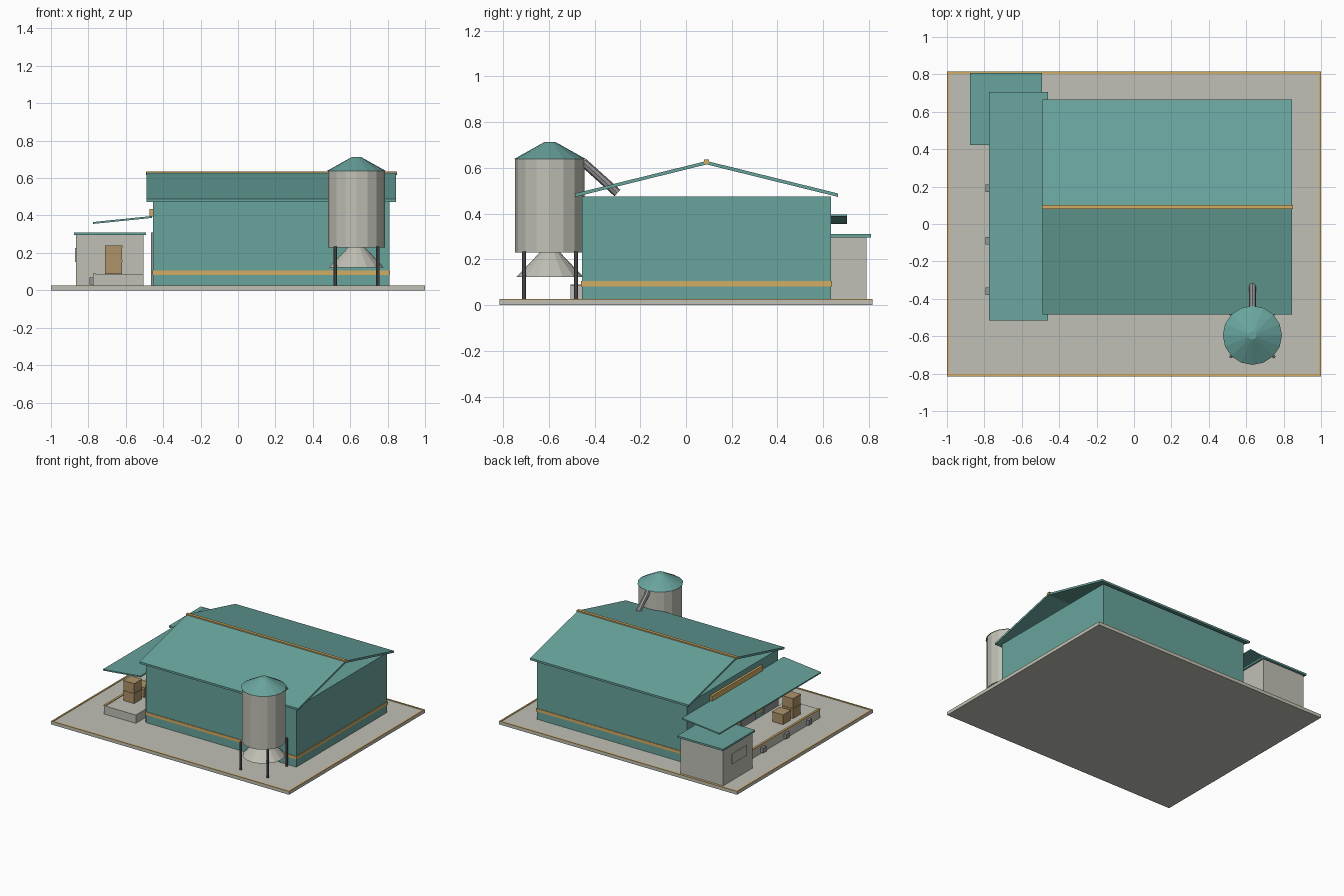
import bpy
import bmesh
from math import radians
from mathutils import Vector

cube = bpy.data.objects.get("Cube")
if cube:
    bpy.data.objects.remove(cube, do_unlink=True)


def material(name, rgb):
    m = bpy.data.materials.new(name)
    m.use_nodes = True
    m.diffuse_color = (*rgb, 1)
    m.node_tree.nodes["Principled BSDF"].inputs["Base Color"].default_value = (*rgb, 1)
    return m


TEAL = material("teal cladding", (0.14, 0.37, 0.335))
STONE = material("pale concrete", (0.53, 0.53, 0.47))
TAN = material("yellow trim", (0.65, 0.42, 0.13))
WOOD = material("crate wood", (0.42, 0.29, 0.14))
STEEL = material("mid grey steel", (0.30, 0.30, 0.31))
DARK = material("dark grey steel", (0.12, 0.12, 0.13))


def finish(name, bm, mat):
    bmesh.ops.recalc_face_normals(bm, faces=bm.faces)
    mesh = bpy.data.meshes.new(name)
    bm.to_mesh(mesh)
    bm.free()
    mesh.materials.append(mat)
    ob = bpy.data.objects.new(name, mesh)
    bpy.context.collection.objects.link(ob)
    return ob


def box(name, x, y, z, mat):
    """Box from its (low, high) range on each axis."""
    bm = bmesh.new()
    bmesh.ops.create_cube(bm, size=1)
    for v in bm.verts:
        v.co = [r[0] if c < 0 else r[1] for c, r in zip(v.co, (x, y, z))]
    return finish(name, bm, mat)


def prism(name, profile, axis, span, mat):
    """Closed profile extruded along axis x or y; profile holds (across, z)."""
    bm = bmesh.new()
    place = (lambda a, z, s: (s, a, z)) if axis == "x" else (lambda a, z, s: (a, s, z))
    face = bm.faces.new([bm.verts.new(place(a, z, span[0])) for a, z in profile])
    out = bmesh.ops.extrude_face_region(bm, geom=[face])["geom"]
    shift = Vector(place(0, 0, span[1] - span[0]))
    for v in out:
        if isinstance(v, bmesh.types.BMVert):
            v.co += shift
    return finish(name, bm, mat)


def cone(name, start, end, r1, r2, sides, mat):
    """Cylinder or cone running from start to end."""
    start, end = Vector(start), Vector(end)
    bm = bmesh.new()
    bmesh.ops.create_cone(bm, cap_ends=True, segments=sides, radius1=r1, radius2=r2,
                          depth=(end - start).length)
    turn = (end - start).to_track_quat("Z", "Y")
    for v in bm.verts:
        v.co = turn @ v.co + (start + end) / 2
    return finish(name, bm, mat)


# Yard slab with a thin painted border
GX, GY, TOP = 1.0, 0.815, 0.022
box("yard_slab", (-GX, GX), (-GY, GY), (0, TOP), STONE)
for s, side in ((-1, "low"), (1, "high")):
    box(f"yard_border_x_{side}", sorted((s * GX, s * (GX - 0.012))), (-GY, GY),
        (TOP, TOP + 0.004), TAN)
    box(f"yard_border_y_{side}", (-GX, GX), sorted((s * GY, s * (GY - 0.012))),
        (TOP, TOP + 0.004), TAN)

# Main hall with a trim band, roof slabs over open gables and a ridge cap
WX, WY = (-0.455, 0.81), (-0.455, 0.635)
box("hall_walls", WX, WY, (TOP, 0.475), TEAL)
box("hall_trim_band", (WX[0] - 0.003, WX[1] + 0.004), (WY[0] - 0.004, WY[1] + 0.004),
    (0.082, 0.105), TAN)
RIDGE = 0.09
for s, side in ((-1, "front"), (1, "back")):
    eave = RIDGE + s * 0.575
    prism(f"roof_{side}", [(eave, 0.473), (eave, 0.488), (RIDGE, 0.63), (RIDGE, 0.615)],
          "x", (-0.488, 0.845), TEAL)
box("ridge_cap", (-0.492, 0.849), (RIDGE - 0.011, RIDGE + 0.011), (0.617, 0.636), TAN)

# Loading dock: platform, edge strip, doors, bumpers, canopy and fascia board
box("dock_platform", (-0.775, -0.505), (-0.505, 0.44), (TOP, 0.085), STONE)
box("dock_edge_strip", (-0.776, -0.76), (-0.505, 0.44), (0.083, 0.09), TAN)
for i, y in enumerate((-0.36, -0.09, 0.19)):
    box(f"dock_door_{i}", (-0.465, -0.45), (y - 0.085, y + 0.085), (TOP, 0.31), STEEL)
    box(f"dock_bumper_{i}", (-0.795, -0.774), (y - 0.02, y + 0.02), (0.03, 0.068), STEEL)
prism("dock_canopy", [(-0.775, 0.355), (-0.775, 0.365), (-0.46, 0.397), (-0.46, 0.387)],
      "y", (-0.515, 0.705), TEAL)
box("dock_fascia_board", (-0.472, -0.45), (-0.25, 0.36), (0.395, 0.435), TAN)

# Crates on the dock
for i, (y, z) in enumerate(((-0.316, 0.086), (-0.316, 0.163), (-0.196, 0.086))):
    box(f"crate_{i}", (-0.71, -0.62), (y - 0.045, y + 0.045), (z, z + 0.066), WOOD)
    box(f"crate_lid_{i}", (-0.712, -0.618), (y - 0.047, y + 0.047),
        (z + 0.066, z + 0.076), WOOD)

# Office hut with a flat roof and a window panel
box("hut_walls", (-0.865, -0.505), (0.435, 0.79), (TOP, 0.298), STONE)
box("hut_roof", (-0.877, -0.492), (0.422, 0.808), (0.296, 0.31), TEAL)
box("hut_window", (-0.871, -0.864), (0.51, 0.69), (0.15, 0.225), STONE)

# Silo: body, conical lid, hopper skirt, legs and chute
SX, SY = 0.633, -0.595
cone("silo_body", (SX, SY, 0.23), (SX, SY, 0.64), 0.152, 0.152, 16, STONE)
cone("silo_lid", (SX, SY, 0.638), (SX, SY, 0.714), 0.158, 0.022, 16, TEAL)
cone("silo_hopper", (SX, SY, 0.122), (SX, SY, 0.24), 0.147, 0.035, 16, STONE)
for i, (dx, dy) in enumerate(((-1, -1), (1, -1), (1, 1), (-1, 1))):
    x, y = SX + dx * 0.114, SY + dy * 0.114
    cone(f"silo_leg_{i}", (x, y, TOP), (x, y, 0.235), 0.009, 0.009, 8, DARK)
cone("silo_chute", (SX, -0.45, 0.625), (SX, -0.30, 0.49), 0.019, 0.019, 8, STEEL)
